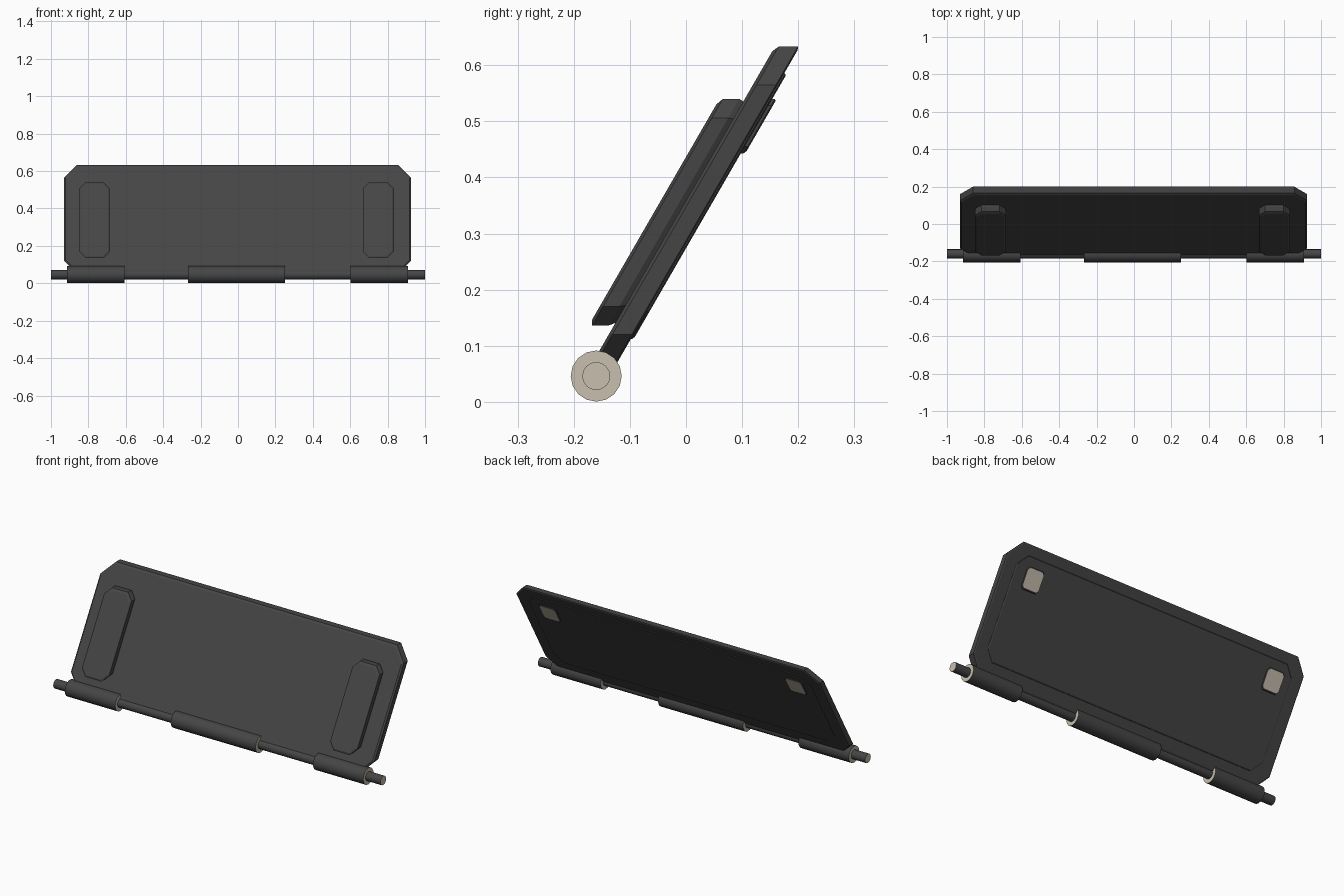
import bpy, bmesh, math

SLOPE = math.tan(math.radians(30))  # backward lean of the panel per unit of height

old = bpy.data.objects.get("Cube")
if old:
    bpy.data.objects.remove(old, do_unlink=True)


def material(name, rgb):
    m = bpy.data.materials.new(name)
    m.use_nodes = True
    m.diffuse_color = (*rgb, 1)
    m.node_tree.nodes["Principled BSDF"].inputs["Base Color"].default_value = (*rgb, 1)
    return m


dark = material("dark_grey", (0.06, 0.06, 0.06))
beige = material("beige", (0.58, 0.52, 0.43))


def finish(name, bm, is_beige):
    """Turn a bmesh into an object, beige where the face rule holds."""
    bmesh.ops.recalc_face_normals(bm, faces=bm.faces)
    bm.normal_update()
    for f in bm.faces:
        f.material_index = int(is_beige(f))
    mesh = bpy.data.meshes.new(name)
    bm.to_mesh(mesh)
    bm.free()
    mesh.materials.append(dark)
    mesh.materials.append(beige)
    ob = bpy.data.objects.new(name, mesh)
    bpy.context.collection.objects.link(ob)
    return ob


def octagon(cx, half, z0, z1, cut, inset):
    """Rectangle with cut corners in x and z, shrunk by an inset."""
    h, a, b = half - inset, z0 + inset, z1 - inset
    c = cut - inset * 0.586
    right = [(h - c, a), (h, a + c), (h, b - c), (h - c, b)]
    left = [(-x, z) for x, z in reversed(right)]
    return [(cx + x, z) for x, z in right + left]


def leaning_slab(name, cx, half, z0, z1, cut, layers, is_beige=lambda f: False):
    """Loft cut-corner outlines through (depth, inset) layers, leaning back."""
    bm = bmesh.new()
    rings = []
    for depth, inset in layers:
        pts = octagon(cx, half, z0, z1, cut, inset)
        rings.append([bm.verts.new((x, depth + SLOPE * z, z)) for x, z in pts])
    for r, s in zip(rings, rings[1:]):
        for i in range(len(r)):
            j = (i + 1) % len(r)
            bm.faces.new((r[i], r[j], s[j], s[i]))
    bm.faces.new(rings[0])
    bm.faces.new(rings[-1])
    return finish(name, bm, is_beige)


def rod(name, x0, x1, radius):
    """Hinge cylinder along x with beige ends."""
    bm = bmesh.new()
    bmesh.ops.create_cone(bm, cap_ends=True, segments=16, radius1=radius,
                          radius2=radius, depth=x1 - x0)
    for v in bm.verts:
        x, y, z = v.co
        v.co = ((x0 + x1) / 2 + z, y - 0.16, x + 0.046)
    ob = finish(name, bm, lambda f: abs(f.normal.x) > 0.9)
    bpy.ops.object.select_all(action="DESELECT")
    ob.select_set(True)
    bpy.context.view_layer.objects.active = ob
    bpy.ops.object.shade_smooth_by_angle(angle=math.radians(30))


# Main panel and the raised panel on its back
leaning_slab("main_panel", -0.002, 0.927, 0.052, 0.633, 0.068,
             [(-0.207, 0.008), (-0.2005, 0), (-0.166, 0), (-0.163, 0.006)])
leaning_slab("back_panel", -0.002, 0.86, 0.112, 0.585, 0.05,
             [(-0.17, 0), (-0.161, 0), (-0.158, 0.004)])

# Front pads and back catches
for side, pad_x, catch_x in (("left", 0.75, 0.742), ("right", -0.767, -0.762)):
    leaning_slab(side + "_front_pad", pad_x, 0.083, 0.136, 0.54, 0.034,
                 [(-0.252, 0.01), (-0.246, 0), (-0.217, 0), (-0.2, 0.008)])
    leaning_slab(side + "_back_catch", catch_x, 0.052, 0.443, 0.54, 0.012,
                 [(-0.165, 0), (-0.153, 0), (-0.15, 0.004)],
                 lambda f: len(f.verts) > 4 and f.normal.y > 0)

# Hinge pin and barrels
rod("hinge_pin", -1, 1, 0.025)
for name, x0, x1 in (("right", -0.915, -0.607), ("middle", -0.268, 0.251),
                     ("left", 0.602, 0.909)):
    rod(name + "_hinge_barrel", x0, x1, 0.0455)
